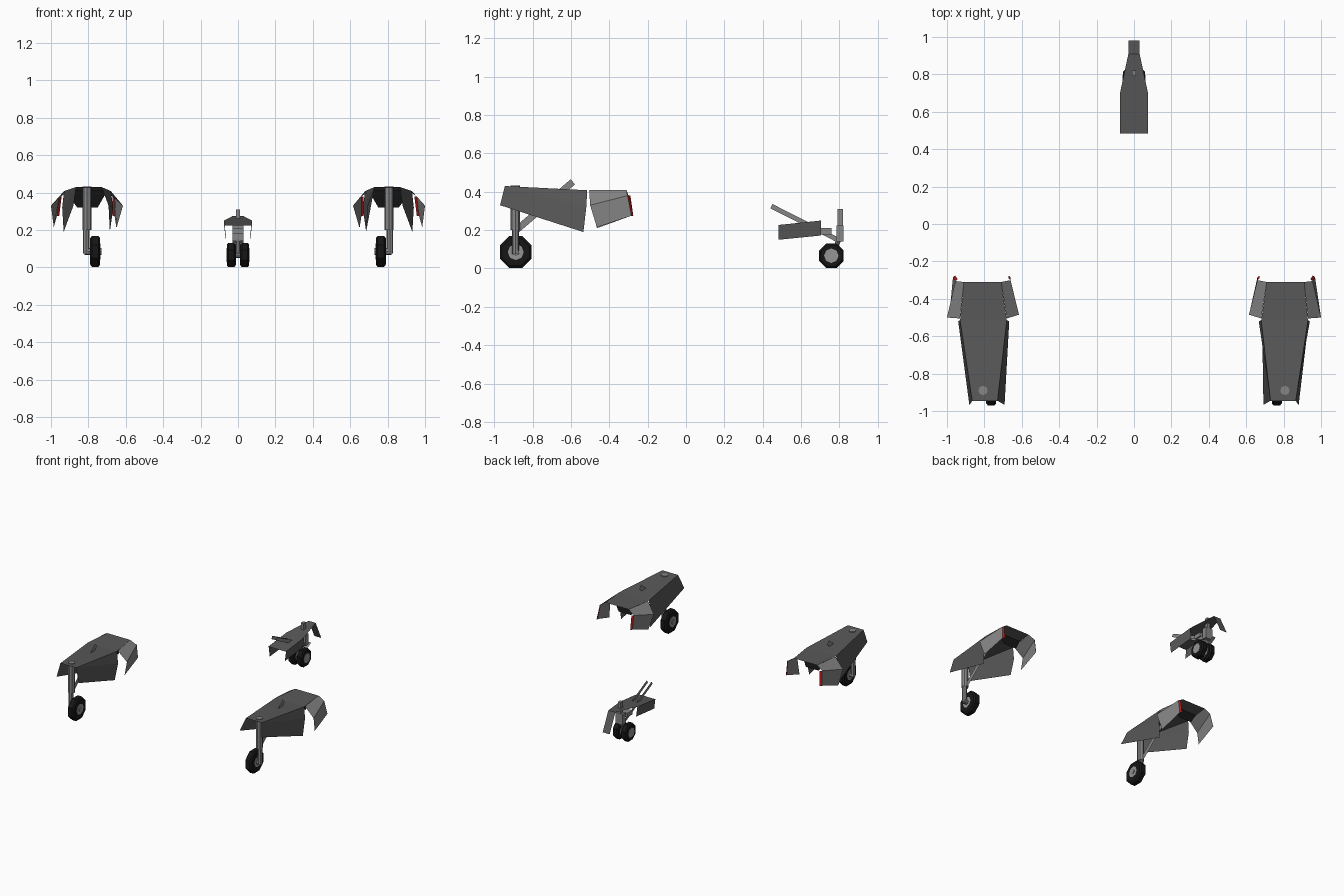
import bpy, bmesh, math
from mathutils import Vector

if "Cube" in bpy.data.objects:
    bpy.data.objects.remove(bpy.data.objects["Cube"])


def material(name, rgb):
    m = bpy.data.materials.new(name)
    m.diffuse_color = (*rgb, 1)
    m.use_nodes = True
    m.node_tree.nodes["Principled BSDF"].inputs["Base Color"].default_value = m.diffuse_color
    return m


PANEL = material("panel_grey", (0.10, 0.10, 0.10))
METAL = material("metal_grey", (0.24, 0.24, 0.24))
BLACK = material("tyre_black", (0.008, 0.008, 0.008))
HUB = material("hub_grey", (0.3, 0.3, 0.3))
RED = material("trim_red", (0.45, 0.01, 0.01))


def add_object(name, bm, mat):
    mesh = bpy.data.meshes.new(name)
    bm.to_mesh(mesh)
    bm.free()
    mesh.materials.append(mat)
    ob = bpy.data.objects.new(name, mesh)
    bpy.context.collection.objects.link(ob)
    return ob


def loft(name, rows, mat, side=1):
    """Sheet made from rows of points; rows are joined by quads."""
    bm = bmesh.new()
    grid = [[bm.verts.new((x * side, y, z)) for x, y, z in row] for row in rows]
    for a, b in zip(grid, grid[1:]):
        for i in range(len(a) - 1):
            f = [a[i], a[i + 1], b[i + 1], b[i]]
            bm.faces.new(f if side > 0 else f[::-1])
    return add_object(name, bm, mat)


def polygon(name, pts, mat, side=1):
    bm = bmesh.new()
    f = [bm.verts.new((x * side, y, z)) for x, y, z in pts]
    bm.faces.new(f if side > 0 else f[::-1])
    return add_object(name, bm, mat)


def rod(name, p, q, radius, sides, mat, side=1):
    """Prism with the given number of sides between two points."""
    p, q = (Vector((v[0] * side, v[1], v[2])) for v in (p, q))
    bm = bmesh.new()
    bmesh.ops.create_cone(bm, cap_ends=True, segments=sides, radius1=radius,
                          radius2=radius, depth=(q - p).length)
    ob = add_object(name, bm, mat)
    ob.rotation_mode = 'QUATERNION'
    ob.rotation_quaternion = (q - p).to_track_quat('Z', 'Y')
    ob.location = (p + q) / 2
    return ob


def box(name, lo, hi, mat):
    bm = bmesh.new()
    bmesh.ops.create_cube(bm, size=1)
    for v in bm.verts:
        v.co = [(a + b) / 2 + c * (b - a) for a, b, c in zip(lo, hi, v.co)]
    return add_object(name, bm, mat)


def card(name, x, p, q, width, mat, side=1):
    """Flat bar lying in a plane of constant x."""
    d = Vector((q[0] - p[0], q[1] - p[1])).normalized() * width / 2
    n = (-d.y, d.x)
    polygon(name, [(x, p[0] + n[0], p[1] + n[1]), (x, p[0] - n[0], p[1] - n[1]),
                   (x, q[0] - n[0], q[1] - n[1]), (x, q[0] + n[0], q[1] + n[1])], mat, side)


def wheel(name, x0, x1, y, r, hub, side=1):
    """Eight-sided tyre with bevelled shoulders and a hub disc."""
    bm = bmesh.new()
    b = (x1 - x0) * 0.18
    rings = []
    for x, rad in ((x0, r * .85), (x0 + b, r), (x1 - b, r), (x1, r * .85)):
        rings.append([bm.verts.new((x * side, y + rad * math.cos((i + .5) * math.pi / 4),
                                    r * .95 + rad * math.sin((i + .5) * math.pi / 4)))
                      for i in range(8)])
    for a, c in zip(rings, rings[1:]):
        for i in range(8):
            bm.faces.new((a[i], a[(i + 1) % 8], c[(i + 1) % 8], c[i]))
    bm.faces.new(rings[0])
    bm.faces.new(rings[-1])
    bmesh.ops.recalc_face_normals(bm, faces=bm.faces)
    add_object(name + "_tyre", bm, BLACK)
    rod(name + "_hub", (x0 - .002, y, r * .95), (x1 + .002, y, r * .95), hub, 8, HUB, side)


# Main gear, mirrored left and right
for side, tag in ((1, "right"), (-1, "left")):
    # Top cover
    loft(tag + "_top_cover", [[(.73, -.945, .43), (.865, -.945, .43)],
                              [(.68, -.515, .408), (.93, -.515, .408)],
                              [(.71, -.31, .41), (.91, -.31, .41)]], PANEL, side)
    # Long doors hanging from the cover, each with a fold
    doors = {"outer": [(.865, -.945, .43), (.88, -.97, .33), (.932, -.535, .19),
                       (.94, -.52, .32), (.93, -.515, .408)],
             "inner": [(.73, -.945, .43), (.692, -.967, .33), (.685, -.535, .19),
                       (.667, -.52, .32), (.68, -.515, .408)]}
    for nm, (a, b, c, d, e) in doors.items():
        polygon(f"{tag}_{nm}_door", [a, b, c, d], PANEL, side)
        polygon(f"{tag}_{nm}_door_gusset", [a, d, e], PANEL, side)
    # Two-part end flaps
    flaps = {"outer": ([(.93, -.505, .408), (1.0, -.50, .33), (.985, -.465, .215)],
                       [(.91, -.31, .41), (.955, -.305, .38), (.968, -.285, .275)]),
             "inner": ([(.68, -.505, .408), (.615, -.485, .33), (.65, -.465, .21)],
                       [(.71, -.31, .41), (.66, -.30, .38), (.66, -.285, .275)])}
    for nm, rows in flaps.items():
        loft(f"{tag}_{nm}_flap", rows, METAL, side)
        edge = rows[1][1:]
        dx = -.012 if nm == "outer" else .012
        loft(f"{tag}_{nm}_flap_trim", [edge, [(x + dx, y + .01, z) for x, y, z in edge]],
             RED, side)
    # Dark bulkhead inside the flaps
    polygon(tag + "_bulkhead", [(.70, -.42, .408), (.92, -.42, .408),
                                (.86, -.40, .32), (.75, -.40, .32)], BLACK, side)
    # Strut, braces, axle and wheel
    rod(tag + "_strut", (.812, -.89, .075), (.812, -.89, .25), .018, 8, METAL, side)
    rod(tag + "_strut_sleeve", (.807, -.89, .20), (.807, -.89, .432), .025, 8, METAL, side)
    card(tag + "_drag_brace", .807, (-.885, .20), (-.59, .452), .035, METAL, side)
    rod(tag + "_axle", (.73, -.888, .085), (.82, -.888, .085), .018, 8, METAL, side)
    wheel(tag + "_wheel", .737, .79, -.888, .09, .042, side)

# Nose gear cover with drooping end tab
loft("nose_cover", [[(-w, y, z), (w, y, z)] for w, y, z in
                    ((.075, .483, .225), (.075, .70, .25), (.03, .91, .274), (.03, .98, .13))],
     PANEL)
for side, tag in ((1, "right"), (-1, "left")):
    # Nose doors, bars and wheels
    polygon(f"nose_{tag}_door", [(.075, .483, .227), (.065, .483, .15),
                                 (.065, .705, .172), (.075, .705, .25)], PANEL, side)
    card(f"nose_{tag}_drag_bar", .02, (.445, .325), (.80, .145), .025, METAL, side)
    wheel(f"nose_{tag}_wheel", .012, .06, .758, .07, .038, side)
rod("nose_axle", (-.055, .758, .065), (.055, .758, .065), .014, 8, METAL)

# Nose strut, fork and links
box("nose_strut", (-.012, .79, .14), (.012, .82, .31), METAL)
box("nose_block", (-.03, .785, .14), (.03, .822, .225), METAL)
box("nose_bracket", (-.03, .70, .178), (.03, .76, .21), METAL)
rod("nose_fork", (0, .80, .155), (0, .758, .065), .012, 8, METAL)
loft("nose_link_plate", [[(-.015, .82, .097), (.015, .82, .097)],
                         [(-.015, .877, .13), (.015, .877, .13)]], METAL)
